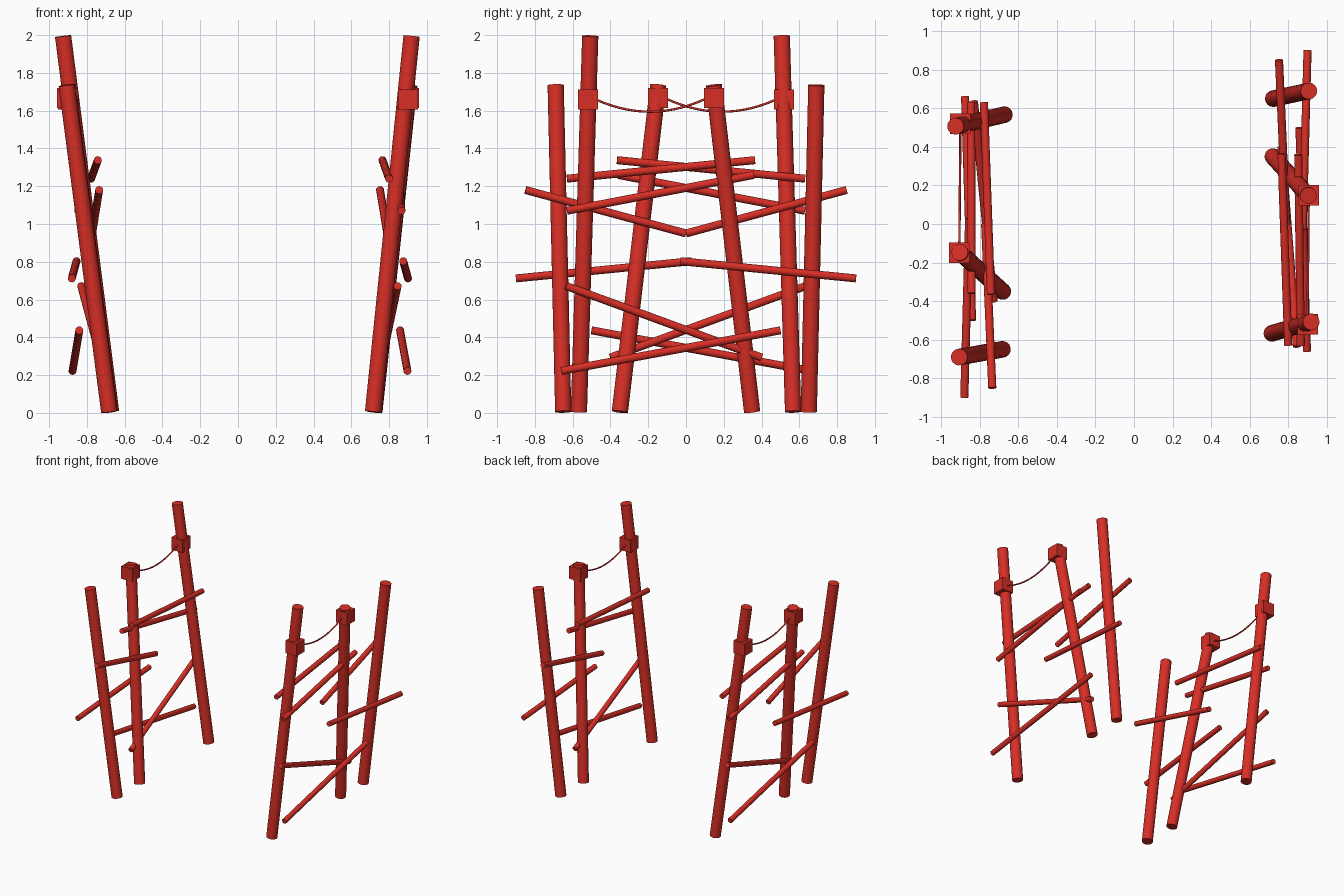
import bpy
from mathutils import Vector

if "Cube" in bpy.data.objects:
    bpy.data.objects.remove(bpy.data.objects["Cube"])

red = bpy.data.materials.new("red_paint")
red.diffuse_color = (0.68, 0.028, 0.019, 1)
red.use_nodes = True
red.node_tree.nodes["Principled BSDF"].inputs["Base Color"].default_value = red.diffuse_color


def rod(name, a, b, radius, sides=24):
    """Round bar running from point a to point b."""
    a, b = Vector(a), Vector(b)
    d = b - a
    bpy.ops.mesh.primitive_cylinder_add(vertices=sides, radius=radius, depth=d.length,
                                        location=(a + b) / 2)
    ob = bpy.context.object
    ob.rotation_euler = d.to_track_quat('Z', 'Y').to_euler()
    ob.name = name
    ob.data.materials.append(red)
    bpy.ops.object.shade_smooth_by_angle()


def block(name, centre, size=0.106):
    bpy.ops.mesh.primitive_cube_add(size=size, location=centre)
    ob = bpy.context.object
    ob.name = name
    ob.data.materials.append(red)


def rope(name, a, b, sag, radius=0.006):
    """Hanging rope as a bevelled curve."""
    a, b = Vector(a), Vector(b)
    cu = bpy.data.curves.new(name, 'CURVE')
    cu.dimensions = '3D'
    cu.bevel_depth = radius
    cu.bevel_resolution = 2
    n = 16
    sp = cu.splines.new('POLY')
    sp.points.add(n)
    for i, p in enumerate(sp.points):
        t = i / n
        q = a.lerp(b, t)
        p.co = (q.x, q.y, q.z - sag * 4 * t * (1 - t), 1)
    ob = bpy.data.objects.new(name, cu)
    bpy.context.collection.objects.link(ob)
    cu.materials.append(red)


# Leaning poles: (y top, z top, y bottom)
POLES = {"short_pole": (0.69, 1.735, 0.65),
         "middle_pole": (0.147, 1.735, 0.35),
         "tall_pole": (-0.507, 1.995, -0.567)}
# Cross beams: (y, z) at both ends
BEAMS = {"upper_inner_beam": ((-0.63, 1.24), (0.365, 1.338)),
         "upper_outer_beam": ((-0.63, 1.07), (0.36, 1.26)),
         "long_inner_beam": ((0.85, 1.18), (0.0, 0.95)),
         "long_outer_beam": ((0.9, 0.712), (-0.03, 0.803)),
         "lower_diagonal_beam": ((-0.635, 0.672), (0.4, 0.293)),
         "bottom_outer_beam": ((-0.66, 0.222), (0.5, 0.437))}

# Per side: turn sign, pole x (top, bottom), beam x at both ends (distance from centre)
SIDES = {
    "right": (1, {"short_pole": (0.907, 0.722), "middle_pole": (0.904, 0.72),
                  "tall_pole": (0.919, 0.715)},
              ((0.80, 0.765), (0.865, 0.852), (0.752, 0.79), (0.90, 0.875),
               (0.845, 0.765), (0.897, 0.858))),
    "left": (-1, {"short_pole": (0.907, 0.682), "middle_pole": (0.904, 0.68),
                  "tall_pole": (0.926, 0.672)},
             ((0.778, 0.742), (0.845, 0.842), (0.735, 0.772), (0.88, 0.855),
              (0.83, 0.728), (0.876, 0.84))),
}

# The left frame is the right frame turned half way round
for side, (s, pole_x, beam_x) in SIDES.items():
    for name, (yt, zt, yb) in POLES.items():
        xt, xb = pole_x[name]
        rod(f"{side}_{name}", (s * xb, s * yb, 0.006), (s * xt, s * yt, zt), 0.043)
    for (name, ((y0, z0), (y1, z1))), (x0, x1) in zip(BEAMS.items(), beam_x):
        rod(f"{side}_{name}", (s * x0, s * y0, z0), (s * x1, s * y1, z1), 0.021, 16)
    # Rope blocks and the rope hung between them
    tall, mid = (s * 0.9, s * -0.52, 1.66), (s * 0.906, s * 0.148, 1.667)
    block(f"{side}_tall_block", tall)
    block(f"{side}_middle_block", mid)
    rope(f"{side}_rope", (tall[0], tall[1], 1.68), (mid[0], mid[1], 1.685), 0.088)
